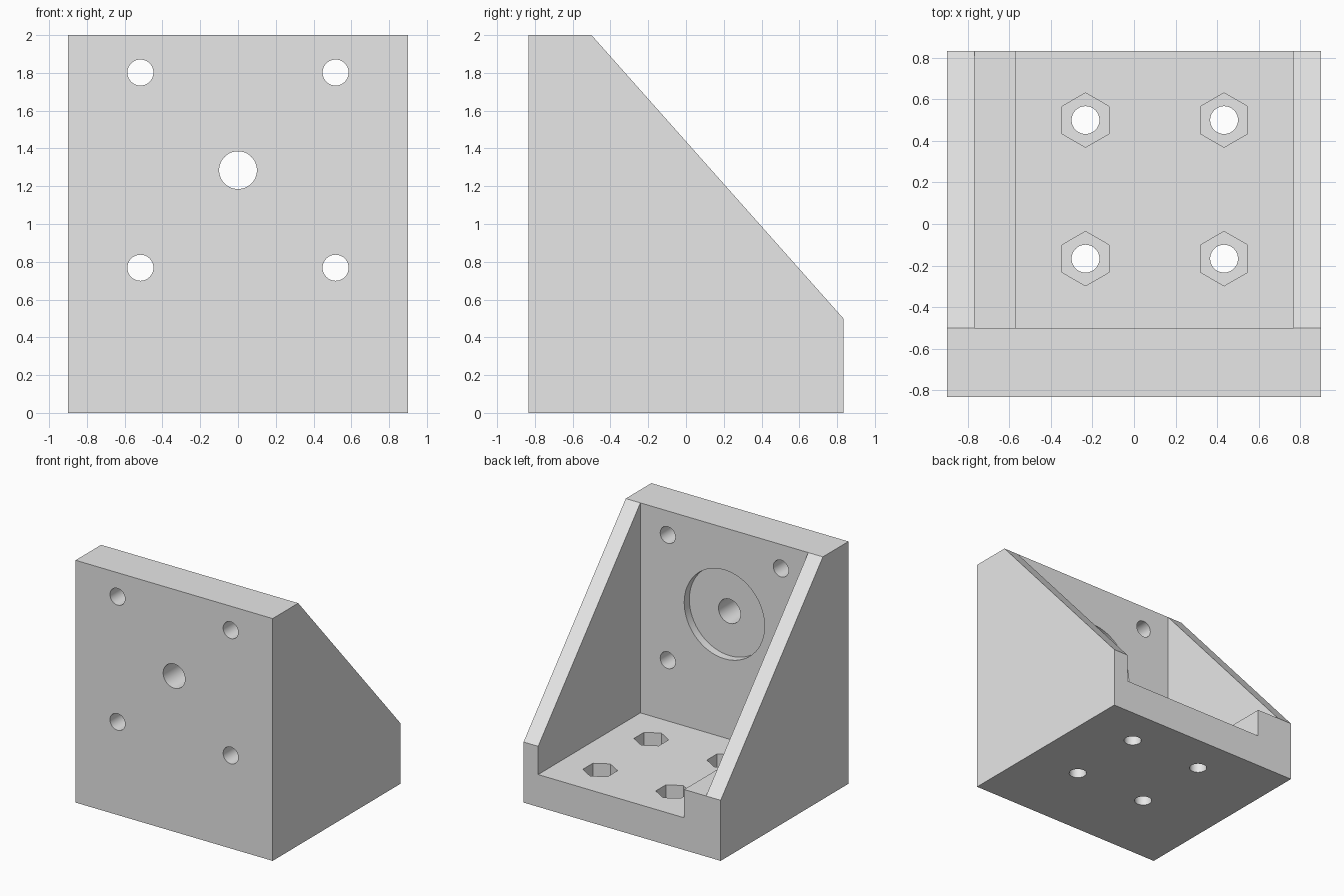
import bpy, bmesh, math
from mathutils import Vector, Matrix

cube = bpy.data.objects.get("Cube")
if cube:
    bpy.data.objects.remove(cube, do_unlink=True)

grey = bpy.data.materials.new("plain grey")
grey.use_nodes = True
grey.diffuse_color = (0.8, 0.8, 0.8, 1)
grey.node_tree.nodes["Principled BSDF"].inputs["Base Color"].default_value = (0.8, 0.8, 0.8, 1)


def finish(name, bm):
    bmesh.ops.recalc_face_normals(bm, faces=bm.faces)
    mesh = bpy.data.meshes.new(name)
    bm.to_mesh(mesh)
    bm.free()
    mesh.materials.append(grey)
    obj = bpy.data.objects.new(name, mesh)
    bpy.context.collection.objects.link(obj)
    return obj


def extrude(name, points, offset):
    """Closed prism from a flat outline."""
    bm = bmesh.new()
    face = bm.faces.new([bm.verts.new(p) for p in points])
    new = bmesh.ops.extrude_face_region(bm, geom=[face])["geom"]
    bmesh.ops.translate(bm, vec=Vector(offset),
                        verts=[v for v in new if isinstance(v, bmesh.types.BMVert)])
    return finish(name, bm)


def drill(name, sides, radius, start, end):
    """Round or hexagonal cutter running between two points."""
    start, end = Vector(start), Vector(end)
    axis = end - start
    bm = bmesh.new()
    turn = axis.to_track_quat('Z', 'Y').to_matrix().to_4x4()
    bmesh.ops.create_cone(bm, cap_ends=True, segments=sides, radius1=radius,
                          radius2=radius, depth=axis.length,
                          matrix=Matrix.Translation((start + end) / 2) @ turn)
    return finish(name, bm)


def cut(body, cutter):
    mod = body.modifiers.new(cutter.name, 'BOOLEAN')
    mod.operation = 'DIFFERENCE'
    mod.solver = 'EXACT'
    mod.object = cutter
    bpy.ops.object.modifier_apply(modifier=mod.name)
    bpy.data.objects.remove(cutter, do_unlink=True)


W, D, H = 0.9, 0.8333, 2.0
RIB, FLOOR, LEDGE = 0.7667, 0.2667, 0.5
INNER = -0.5        # inner face of the upright plate
MOTOR_Z = 1.285

# Solid wedge outline across the full width
side = [(-D, 0), (D, 0), (D, LEDGE), (INNER, H), (-D, H)]
bracket = extrude("angle_bracket", [(-W, y, z) for y, z in side], (2 * W, 0, 0))
bpy.context.view_layer.objects.active = bracket
bracket.select_set(True)

# Pocket between the ribs, leaving a raised ledge along one rib
pocket = [(-0.5667, FLOOR), (RIB, FLOOR), (RIB, 2.5), (-RIB, 2.5),
          (-RIB, LEDGE), (-0.5667, LEDGE)]
cut(bracket, extrude("pocket", [(x, INNER, z) for x, z in pocket], (0, 2, 0)))

# Upright plate: shallow round recess, centre bore and four screw holes
cut(bracket, drill("recess", 64, 0.3667, (0, INNER - 0.067, MOTOR_Z), (0, INNER + 0.1, MOTOR_Z)))
cut(bracket, drill("bore", 48, 0.1, (0, -1, MOTOR_Z), (0, -0.4, MOTOR_Z)))
for x in (-0.5167, 0.5167):
    for z in (MOTOR_Z - 0.5167, MOTOR_Z + 0.5167):
        cut(bracket, drill("screw_hole", 40, 0.069, (x, -1, z), (x, -0.4, z)))

# Base plate: four bolt holes with hexagonal nut pockets
for x in (-0.2333, 0.4333):
    for y in (-0.1667, 0.5):
        cut(bracket, drill("nut_pocket", 6, 0.131, (x, y, FLOOR - 0.133), (x, y, FLOOR + 0.1)))
        cut(bracket, drill("bolt_hole", 40, 0.067, (x, y, -0.1), (x, y, FLOOR + 0.1)))

bpy.ops.object.shade_smooth_by_angle(angle=math.radians(30))
